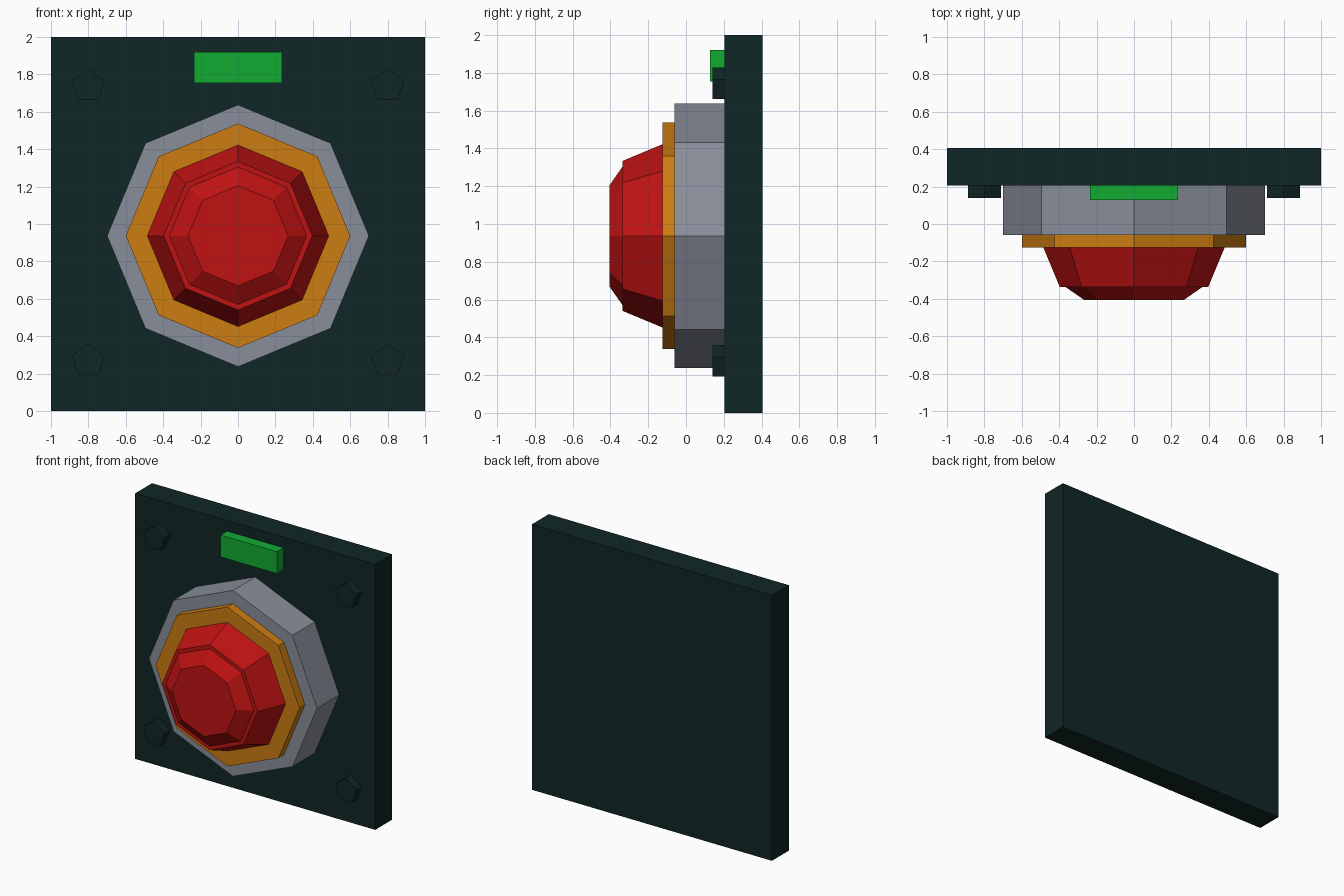
import bpy, bmesh, math

if "Cube" in bpy.data.objects:
    bpy.data.objects.remove(bpy.data.objects["Cube"])


def material(name, rgb):
    m = bpy.data.materials.new(name)
    m.diffuse_color = (*rgb, 1)
    m.use_nodes = True
    m.node_tree.nodes["Principled BSDF"].inputs["Base Color"].default_value = m.diffuse_color
    return m


DARK = material("dark_teal", (0.005, 0.019, 0.019))
GREY = material("grey", (0.25, 0.27, 0.32))
ORANGE = material("orange", (0.60, 0.205, 0.006))
RED = material("red", (0.52, 0.006, 0.006))
GREEN = material("green", (0.006, 0.41, 0.033))


def finish(bm, name, mat):
    bmesh.ops.recalc_face_normals(bm, faces=bm.faces)
    mesh = bpy.data.meshes.new(name)
    bm.to_mesh(mesh)
    bm.free()
    mesh.materials.append(mat)
    bpy.context.collection.objects.link(bpy.data.objects.new(name, mesh))


def box(name, mat, lo, hi):
    bm = bmesh.new()
    bmesh.ops.create_cube(bm, size=1)
    for v in bm.verts:
        v.co = [(a + b) / 2 + c * (b - a) for a, b, c in zip(lo, hi, v.co)]
    finish(bm, name, mat)


def turned(name, mat, x, z, sides, profile):
    """Closed solid around the y axis; profile is (radius, y), first corner points up."""
    bm = bmesh.new()
    rings = []
    for r, y in profile:
        angles = [math.tau * i / sides for i in range(sides)]
        rings.append([bm.verts.new((x + r * math.sin(a), y, z + r * math.cos(a))) for a in angles])
    for a, b in zip(rings, rings[1:]):
        for i in range(sides):
            j = (i + 1) % sides
            bm.faces.new((a[i], a[j], b[j], b[i]))
    bm.faces.new(rings[0])
    bm.faces.new(rings[-1])
    finish(bm, name, mat)


# Wall plate and indicator light
box("back_plate", DARK, (-1, 0.205, 0), (1, 0.405, 2))
box("indicator_light", GREEN, (-0.235, 0.128, 1.755), (0.235, 0.205, 1.92))

# Octagonal button stack
CZ = 0.937
turned("housing", GREY, 0, CZ, 8, [(0.70, 0.205), (0.70, -0.06)])
turned("collar", ORANGE, 0, CZ, 8, [(0.60, -0.06), (0.60, -0.125)])
turned("push_button", RED, 0, CZ, 8,
       [(0.485, -0.125), (0.397, -0.336), (0.367, -0.336), (0.268, -0.405)])

# Five-sided corner bolts
for side, x in (("left", -0.8), ("right", 0.8)):
    for level, z in (("lower", 0.267), ("upper", 1.737)):
        turned(f"bolt_{level}_{side}", DARK, x, z, 5, [(0.0925, 0.205), (0.0925, 0.14)])
